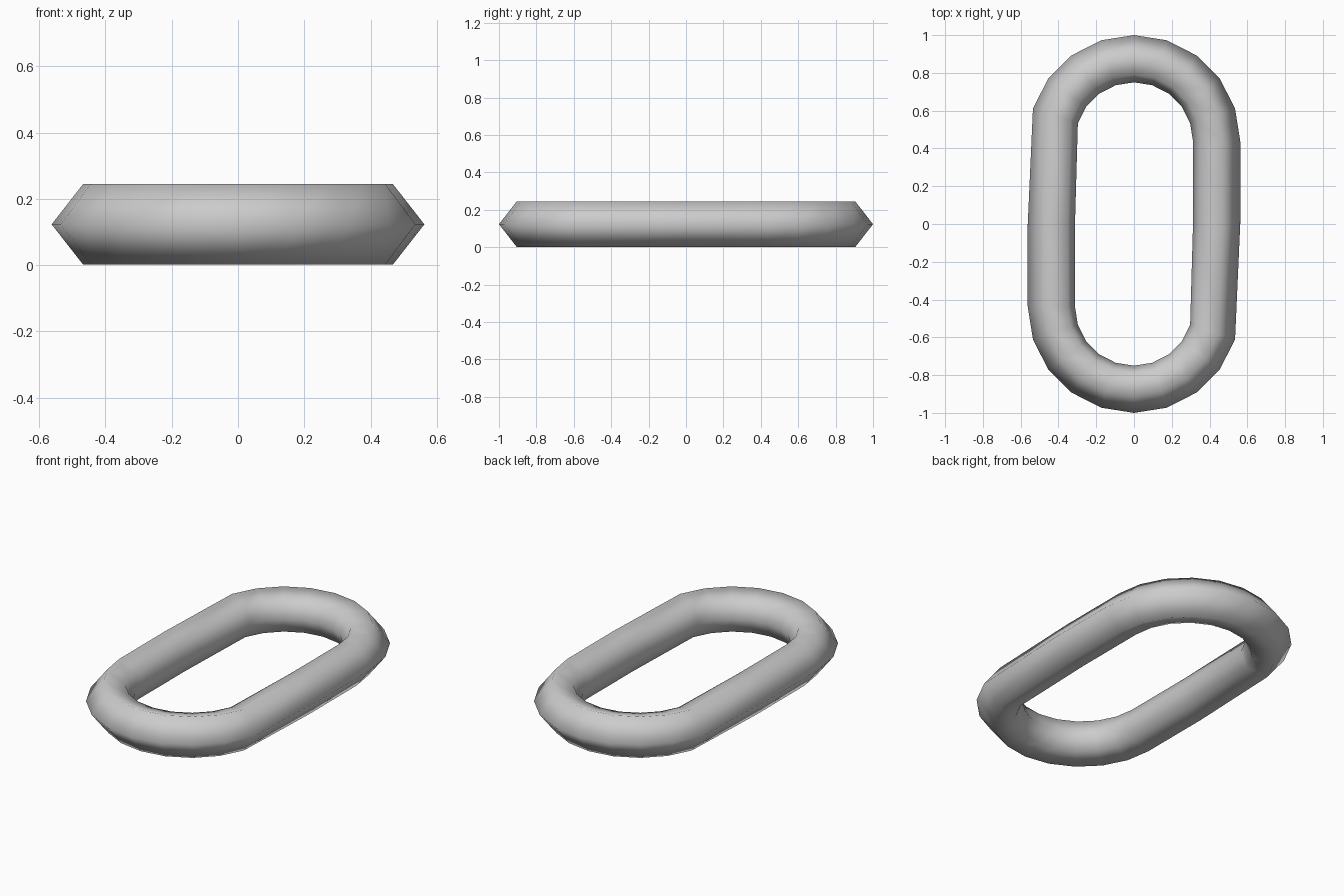
import bpy, bmesh
from math import cos, sin, radians

if "Cube" in bpy.data.objects:
    bpy.data.objects.remove(bpy.data.objects["Cube"])

BEND = 0.4375     # bend radius of the centre line, also half the straight length
WIRE = 0.125      # wire radius
MID_Z = 0.123

# wire cross-section: angles measured from the outward direction
SECTION = [(WIRE * cos(radians(a)), WIRE * sin(radians(a)))
           for a in (0, 76, 133, 180, 227, 284)]

# stations round the link: (centre y, outward angle)
half = [(BEND, a) for a in range(0, 180, 18)] + [(0.0, 180)]
stations = half + [(-cy, a + 180) for cy, a in half]

# chain link: sweep the section round the stadium path
bm = bmesh.new()
rings = []
for cy, a in stations:
    c, s = cos(radians(a)), sin(radians(a))
    rings.append([bm.verts.new(((BEND + r) * c, cy + (BEND + r) * s, MID_Z + z))
                  for r, z in SECTION])

n = len(SECTION)
for i, ring in enumerate(rings):
    nxt = rings[(i + 1) % len(rings)]
    for j in range(n):
        k = (j + 1) % n
        bm.faces.new((ring[j], nxt[j], nxt[k], ring[k]))

bmesh.ops.recalc_face_normals(bm, faces=bm.faces)
for f in bm.faces:
    f.smooth = True

mesh = bpy.data.meshes.new("chain_link")
bm.to_mesh(mesh)
bm.free()
link = bpy.data.objects.new("chain_link", mesh)
bpy.context.collection.objects.link(link)
